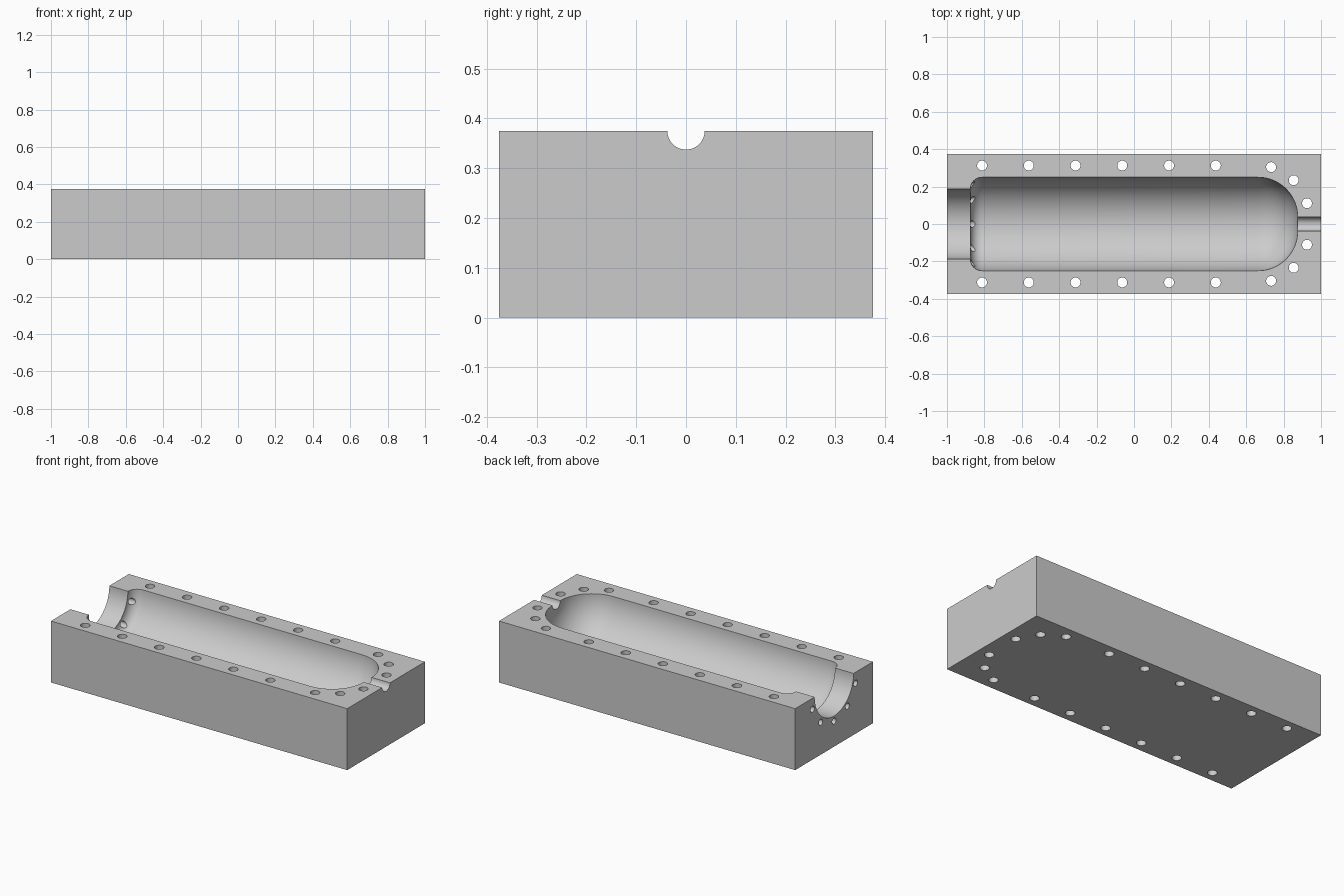
import bpy
import bmesh
from math import sin, cos, pi, radians
from mathutils import Matrix, Vector

LENGTH, WIDTH, HEIGHT = 2.0, 0.75, 0.375
NECK_R, BODY_R, VENT_R = 0.1875, 0.25, 0.0375
END = 0.875                 # cavity ends at x = -END and x = END

default = bpy.data.objects.get("Cube")
if default:
    bpy.data.objects.remove(default, do_unlink=True)

grey = bpy.data.materials.new("light_grey")
grey.use_nodes = True
colour = (0.6, 0.6, 0.6, 1)
grey.diffuse_color = colour
grey.node_tree.nodes["Principled BSDF"].inputs["Base Color"].default_value = colour


def make_object(name, bm):
    bmesh.ops.recalc_face_normals(bm, faces=bm.faces)
    mesh = bpy.data.meshes.new(name)
    bm.to_mesh(mesh)
    bm.free()
    mesh.materials.append(grey)
    obj = bpy.data.objects.new(name, mesh)
    bpy.context.collection.objects.link(obj)
    return obj


def add_drill(bm, start, end, radius):
    """Add a closed cylinder running from start to end."""
    axis = end - start
    turn = axis.to_track_quat("Z", "Y").to_matrix().to_4x4()
    bmesh.ops.create_cone(bm, cap_ends=True, segments=32, radius1=radius, radius2=radius,
                          depth=axis.length, matrix=Matrix.Translation((start + end) / 2) @ turn)


def arc(cx, cr, radius, start, end, steps):
    angles = [radians(start + (end - start) * i / steps) for i in range(steps + 1)]
    return [(cx + radius * cos(a), cr + radius * sin(a)) for a in angles]


def cut(target, cutter):
    cutter.hide_render = True
    mod = target.modifiers.new("cut", "BOOLEAN")
    mod.operation = "DIFFERENCE"
    mod.solver = "EXACT"
    mod.object = cutter
    bpy.context.view_layer.objects.active = target
    bpy.ops.object.modifier_apply(modifier=mod.name)
    bpy.data.objects.remove(cutter, do_unlink=True)


# Solid block
bm = bmesh.new()
bmesh.ops.create_cube(bm, size=1, matrix=Matrix.Translation((0, 0, HEIGHT / 2))
                      @ Matrix.Diagonal((LENGTH, WIDTH, HEIGHT, 1)))
block = make_object("mould_half", bm)

# Bottle-shaped cavity: neck, rounded shoulder, body, domed end and vent, turned about x
shoulder = BODY_R - NECK_R
dome = BODY_R - VENT_R
profile = [(-1.1, 0), (-1.1, NECK_R)]
profile += arc(-END + shoulder, NECK_R, shoulder, 180, 90, 10)
profile += arc(END - dome, VENT_R, dome, 90, 0, 20)
profile += [(1.1, VENT_R), (1.1, 0)]
bm = bmesh.new()
points = [bm.verts.new((x, r, HEIGHT)) for x, r in profile]
edges = [bm.edges.new(pair) for pair in zip(points, points[1:])]
bmesh.ops.spin(bm, geom=points + edges, cent=(0, 0, HEIGHT), axis=(1, 0, 0),
               angle=2 * pi, steps=96, use_merge=True)
bmesh.ops.remove_doubles(bm, verts=bm.verts, dist=0.00005)
cut(block, make_object("cavity_cutter", bm))

# Vertical bolt holes along both sides and around the domed end
spots = [(-0.8125 + 0.25 * i, 0.3125) for i in range(6)]
spots += [(0.733, 0.304), (0.854, 0.234), (0.925, 0.111)]
bm = bmesh.new()
for x, y in spots:
    for side in (-1, 1):
        add_drill(bm, Vector((x, side * y, -0.1)), Vector((x, side * y, HEIGHT + 0.1)), 0.0265)
cut(block, make_object("bolt_hole_cutter", bm))

# Small holes through the neck wall into the cavity
bm = bmesh.new()
for i in range(5):
    a = radians(18 + 36 * i)
    y, z = 0.21875 * cos(a), HEIGHT - 0.21875 * sin(a)
    add_drill(bm, Vector((-1.1, y, z)), Vector((-0.82, y, z)), 0.01875)
cut(block, make_object("neck_hole_cutter", bm))

# Smooth the turned surfaces, keep the machined edges crisp
bpy.ops.object.select_all(action="DESELECT")
block.select_set(True)
bpy.context.view_layer.objects.active = block
bpy.ops.object.shade_smooth_by_angle(angle=radians(30))
